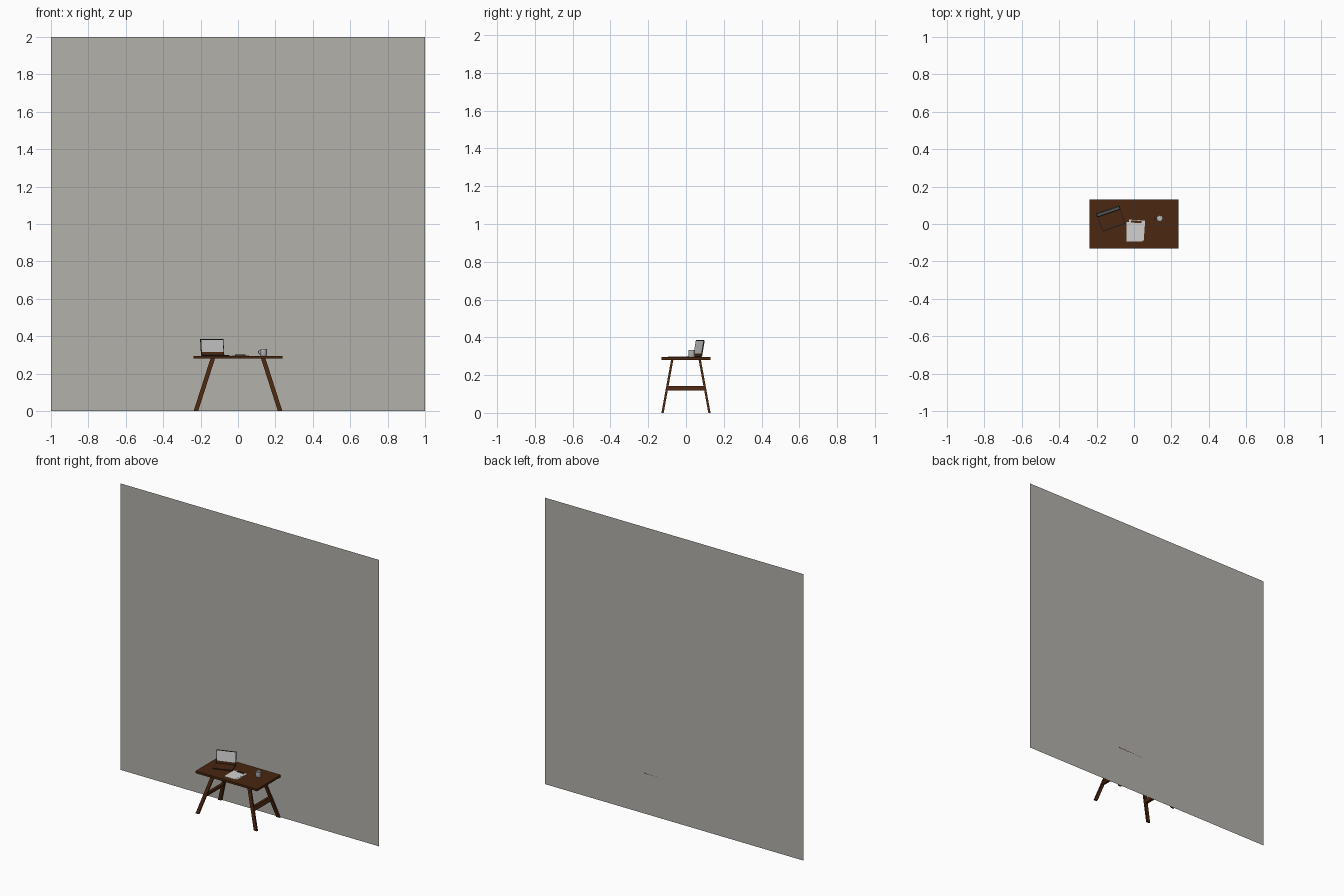
import bpy, bmesh, math
from mathutils import Matrix, Vector

if "Cube" in bpy.data.objects:
    bpy.data.objects.remove(bpy.data.objects["Cube"])


def mat(name, c):
    m = bpy.data.materials.new(name)
    m.diffuse_color = (*c, 1)
    m.use_nodes = True
    m.node_tree.nodes["Principled BSDF"].inputs["Base Color"].default_value = m.diffuse_color
    return m


WALL = mat("wall_grey", (0.45, 0.44, 0.41))
WOOD = mat("dark_wood", (0.07, 0.02, 0.005))
BLACK = mat("black_plastic", (0.012, 0.012, 0.012))
METAL = mat("dark_grey_metal", (0.07, 0.08, 0.08))
WHITE = mat("paper_white", (0.65, 0.64, 0.63))
SCREEN = mat("screen_grey", (0.55, 0.56, 0.55))
CUP = mat("cup_grey", (0.5, 0.5, 0.5))


def finish(bm, name, material):
    me = bpy.data.meshes.new(name)
    bmesh.ops.recalc_face_normals(bm, faces=bm.faces)
    bm.to_mesh(me)
    bm.free()
    me.materials.append(material)
    ob = bpy.data.objects.new(name, me)
    bpy.context.collection.objects.link(ob)
    return ob


def box(name, size, loc, material, m=Matrix()):
    bm = bmesh.new()
    bmesh.ops.create_cube(bm, size=1)
    bm.transform(m @ Matrix.Translation(loc) @ Matrix.Diagonal((*size, 1)))
    return finish(bm, name, material)


def slanted_leg(name, bottom, top, sx, sy, material):
    bm = bmesh.new()
    bmesh.ops.create_cube(bm, size=1)
    for v in bm.verts:
        c = Vector(top if v.co.z > 0 else bottom)
        v.co = c + Vector((v.co.x * sx, v.co.y * sy, 0))
    return finish(bm, name, material)


# backdrop wall: a single sheet
bm = bmesh.new()
bm.faces.new([bm.verts.new(p) for p in
              ((-1, 0.13, 0), (1, 0.13, 0), (1, 0.13, 2), (-1, 0.13, 2))])
finish(bm, "back_wall", WALL)

# desk: top, four splayed legs, side stretchers
TOP = 0.295
box("desk_top", (0.476, 0.26, 0.015), (0, 0, TOP - 0.0075), WOOD)
for sx, side in ((-1, "left"), (1, "right")):
    for sy, end in ((-1, "front"), (1, "back")):
        slanted_leg(f"{end}_{side}_leg", (sx * 0.225, sy * 0.124, 0),
                    (sx * 0.135, sy * 0.073, 0.281), 0.024, 0.012, WOOD)
    slanted_leg(f"{side}_stretcher", (sx * 0.1875, 0, 0.118),
                (sx * 0.179, 0, 0.143), 0.018, 0.205, WOOD)

# laptop: turned on the desk, lid leaning back
lap = Matrix.Translation((-0.135, 0.06, TOP)) @ Matrix.Rotation(math.radians(19), 4, 'Z')
box("laptop_base", (0.13, 0.085, 0.004), (0, -0.0425, 0.002), BLACK, lap)
box("laptop_keyboard", (0.122, 0.074, 0.001), (0, -0.042, 0.0042), WOOD, lap)
lid = lap @ Matrix.Translation((0, 0, 0.003)) @ Matrix.Rotation(math.radians(-10), 4, 'X')
box("laptop_lid", (0.13, 0.004, 0.088), (0, 0.002, 0.044), METAL, lid)
box("laptop_bezel", (0.13, 0.001, 0.088), (0, -0.0005, 0.044), BLACK, lid)
box("laptop_screen", (0.122, 0.001, 0.067), (0, -0.0012, 0.0505), SCREEN, lid)
box("laptop_screen_lower_band", (0.122, 0.001, 0.014), (0, -0.0012, 0.01), WOOD, lid)

# papers: two loose sheets, and a pen on them
for i, (x, y, a) in enumerate(((0.013, -0.032, 4), (0.002, -0.041, 0))):
    m = Matrix.Translation((x, y, TOP)) @ Matrix.Rotation(math.radians(-a), 4, 'Z')
    box(f"paper_sheet_{i + 1}", (0.086, 0.106, 0.001), (0, 0, 0.001 + i * 0.001), WHITE, m)
pen = Matrix.Translation((0.012, 0.012, TOP + 0.004)) @ Matrix.Rotation(math.radians(-4), 4, 'Z')
box("pen", (0.055, 0.012, 0.004), (0, 0, 0), WOOD, pen)

# cup: lathed hollow profile
bm = bmesh.new()
prof = [(0.0, 0), (0.015, 0), (0.0175, 0.004), (0.0175, 0.038),
        (0.0155, 0.038), (0.0145, 0.005), (0.0, 0.005)]
vs = [bm.verts.new((r, 0, z)) for r, z in prof]
es = [bm.edges.new(p) for p in zip(vs, vs[1:])]
bmesh.ops.spin(bm, geom=vs + es, cent=(0, 0, 0), axis=(0, 0, 1),
               angle=math.tau, steps=24, use_duplicate=False)
bmesh.ops.remove_doubles(bm, verts=bm.verts, dist=0.0002)
bm.transform(Matrix.Translation((0.137, 0.03, TOP)))
cup = finish(bm, "cup", CUP)

# cup handle: ring set into the left side
bpy.ops.mesh.primitive_torus_add(major_radius=0.010, minor_radius=0.002,
                                 major_segments=20, minor_segments=8,
                                 location=(0.119, 0.03, TOP + 0.02),
                                 rotation=(math.pi / 2, 0, 0))
handle = bpy.context.object
handle.name = "cup_handle"
handle.data.materials.append(CUP)
# keep only the outer part of the ring
bm = bmesh.new()
bm.from_mesh(handle.data)
bmesh.ops.delete(bm, geom=[v for v in bm.verts if v.co.x > 0.0035], context='VERTS')
bm.to_mesh(handle.data)
bm.free()

bpy.ops.object.select_all(action='DESELECT')
for o in (cup, handle):
    o.select_set(True)
bpy.context.view_layer.objects.active = cup
bpy.ops.object.shade_smooth_by_angle(angle=math.radians(35))
